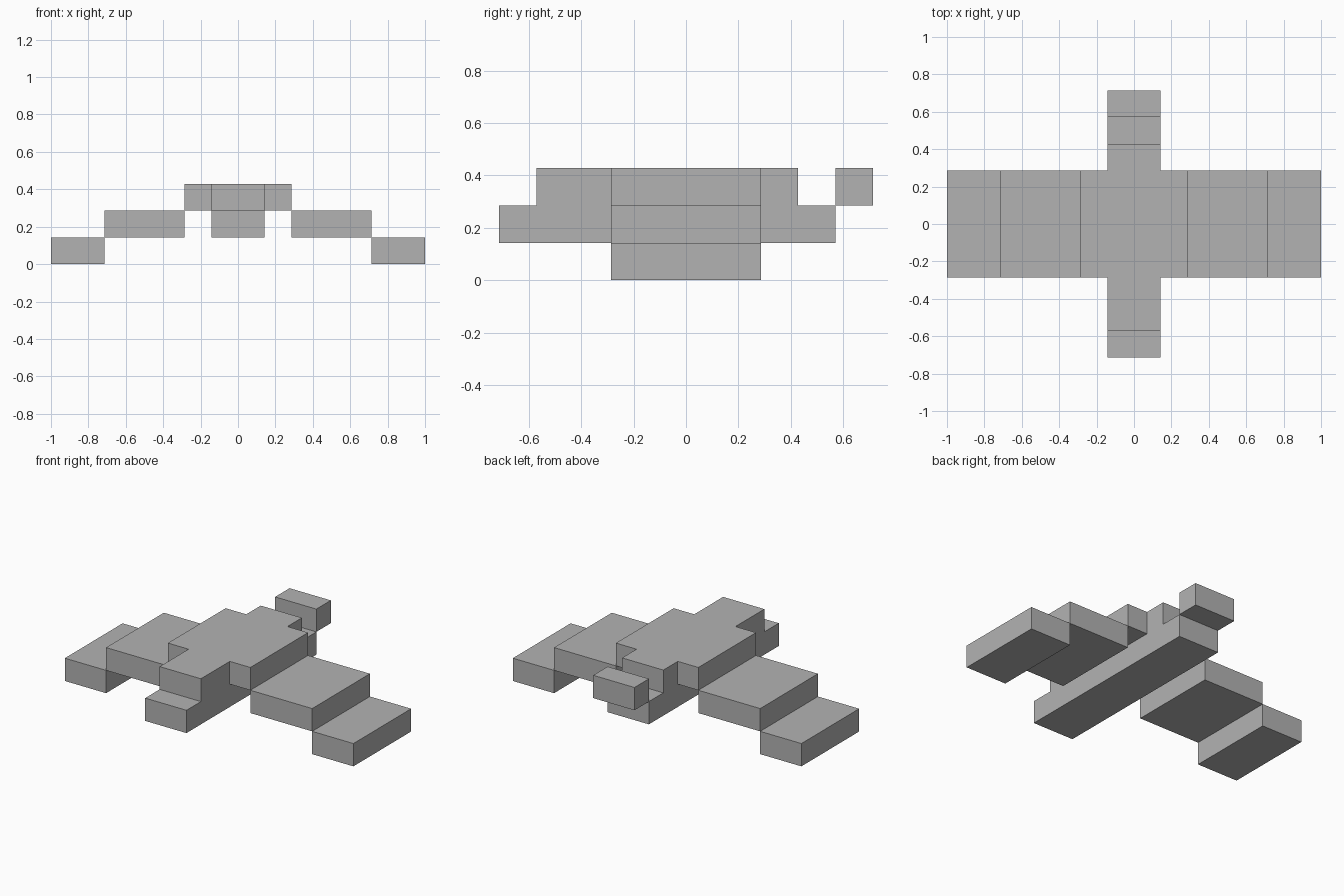
import bpy
import bmesh
from itertools import product
from mathutils import Vector

U = 1 / 7  # one block of the building grid

if "Cube" in bpy.data.objects:
    bpy.data.objects.remove(bpy.data.objects["Cube"], do_unlink=True)

grey = bpy.data.materials.new("plain_grey")
grey.use_nodes = True
grey.diffuse_color = (0.45, 0.45, 0.45, 1)
shader = next(n for n in grey.node_tree.nodes if n.type == "BSDF_PRINCIPLED")
shader.inputs["Base Color"].default_value = grey.diffuse_color


def block_part(name, *boxes):
    """Fuse boxes, given as x, y and z ranges in blocks, into one outer shell."""
    cells = set()
    for box in boxes:
        cells.update(product(*(range(a, b) for a, b in box)))
    bm = bmesh.new()
    for cell in cells:
        for axis, side in product(range(3), (0, 1)):
            neighbour = list(cell)
            neighbour[axis] += 2 * side - 1
            if tuple(neighbour) in cells:
                continue
            corners = []
            for s, t in ((0, 0), (1, 0), (1, 1), (0, 1)):
                p = Vector(cell)
                p[axis] += side
                p[(axis + 1) % 3] += s
                p[(axis + 2) % 3] += t
                corners.append(bm.verts.new(p * U))
            bm.faces.new(corners if side else corners[::-1])
    bmesh.ops.remove_doubles(bm, verts=bm.verts, dist=U / 100)
    bmesh.ops.dissolve_limit(bm, angle_limit=0.02, verts=bm.verts, edges=bm.edges)
    bmesh.ops.recalc_face_normals(bm, faces=bm.faces)
    mesh = bpy.data.meshes.new(name)
    bm.to_mesh(mesh)
    bm.free()
    mesh.materials.append(grey)
    bpy.context.collection.objects.link(bpy.data.objects.new(name, mesh))


# Body: long keel, shorter upper deck and wide shoulders
block_part("body",
           ((-1, 1), (-5, 4), (1, 2)),
           ((-1, 1), (-4, 3), (2, 3)),
           ((-2, 2), (-2, 2), (2, 3)))

# Raised tail block behind the keel
block_part("tail", ((-1, 1), (4, 5), (2, 3)))

# Wings step down and outward on both sides
for side, sign in (("left", 1), ("right", -1)):
    for part, near, far, base in (("inner_wing", 2, 5, 1), ("wing_tip", 5, 7, 0)):
        span = tuple(sorted((sign * near, sign * far)))
        block_part(f"{side}_{part}", (span, (-2, 2), (base, base + 1)))
